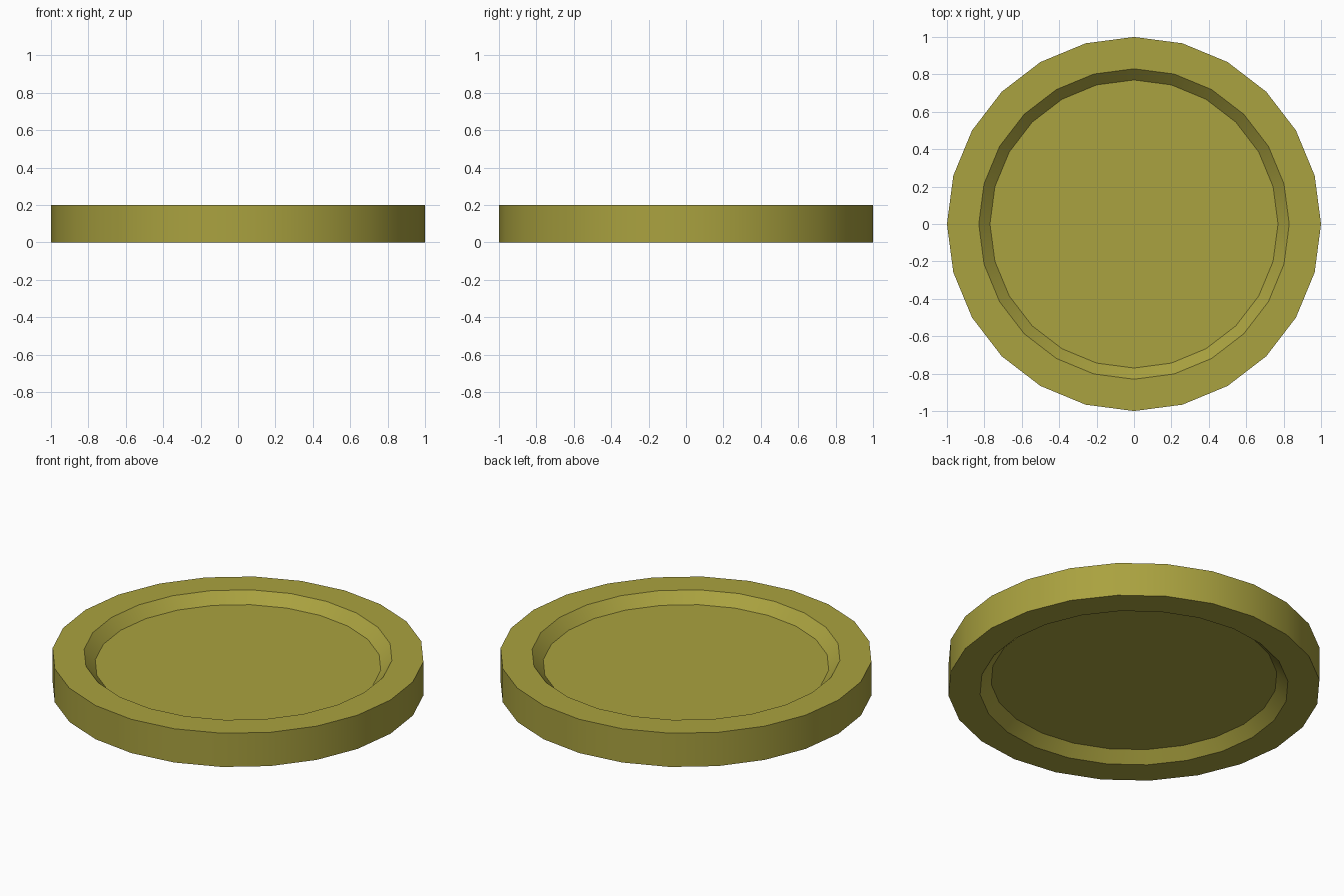
import bpy, bmesh
from math import cos, sin, tau, radians

if "Cube" in bpy.data.objects:
    bpy.data.objects.remove(bpy.data.objects["Cube"])

SIDES = 24
# Profile (radius, height): lower recess floor, lower rim, upper rim, upper recess floor
PROFILE = [(0.77, 0.06), (0.83, 0.0), (1.0, 0.0),
           (1.0, 0.2), (0.83, 0.2), (0.77, 0.14)]

# Coin body: one ring of vertices per profile point, bridged and capped
bm = bmesh.new()
rings = [[bm.verts.new((r * cos(tau * i / SIDES), r * sin(tau * i / SIDES), z))
          for i in range(SIDES)] for r, z in PROFILE]
for a, b in zip(rings, rings[1:]):
    for i in range(SIDES):
        j = (i + 1) % SIDES
        bm.faces.new((a[i], a[j], b[j], b[i]))
bm.faces.new(rings[0][::-1])
bm.faces.new(rings[-1])
bmesh.ops.recalc_face_normals(bm, faces=bm.faces)

mesh = bpy.data.meshes.new("coin")
bm.to_mesh(mesh)
bm.free()
coin = bpy.data.objects.new("coin", mesh)
bpy.context.collection.objects.link(coin)

# Dull gold colour
gold = bpy.data.materials.new("gold")
gold.diffuse_color = (0.40, 0.36, 0.05, 1)
gold.use_nodes = True
gold.node_tree.nodes["Principled BSDF"].inputs["Base Color"].default_value = gold.diffuse_color
mesh.materials.append(gold)

# Smooth walls, crisp rim edges
bpy.context.view_layer.objects.active = coin
coin.select_set(True)
bpy.ops.object.shade_smooth_by_angle(angle=radians(30))
